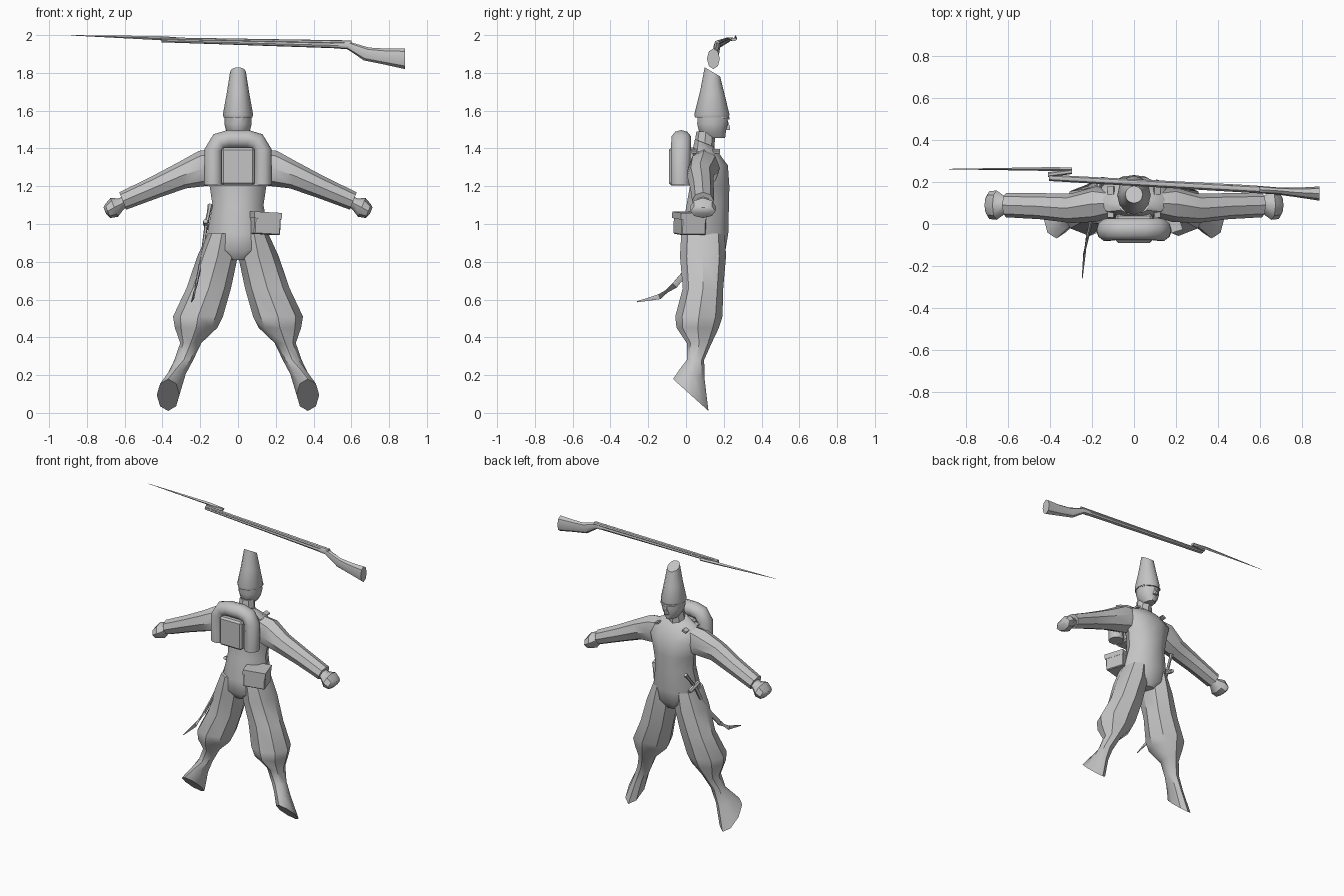
import bpy, bmesh, math
from mathutils import Vector, Matrix

grey = bpy.data.materials.new("plain_grey")
grey.diffuse_color = (0.55, 0.55, 0.55, 1)


def finish(name, bm, angle=40):
    bmesh.ops.recalc_face_normals(bm, faces=bm.faces)
    me = bpy.data.meshes.new(name)
    bm.to_mesh(me)
    bm.free()
    me.materials.append(grey)
    ob = bpy.data.objects.new(name, me)
    bpy.context.collection.objects.link(ob)
    bpy.ops.object.select_all(action='DESELECT')
    ob.select_set(True)
    bpy.context.view_layer.objects.active = ob
    bpy.ops.object.shade_smooth_by_angle(angle=math.radians(angle))
    return ob


def loft(name, rings, sides=8, angle=40):
    """Skin elliptical rings, each (centre, u axis, v axis), and cap both ends."""
    bm = bmesh.new()
    loops = []
    for c, u, v in rings:
        loops.append([bm.verts.new(Vector(c) + Vector(u) * math.cos(2 * math.pi * i / sides)
                                   + Vector(v) * math.sin(2 * math.pi * i / sides))
                      for i in range(sides)])
    for a, b in zip(loops, loops[1:]):
        for i in range(sides):
            j = (i + 1) % sides
            bm.faces.new((a[i], a[j], b[j], b[i]))
    bm.faces.new(loops[0])
    bm.faces.new(loops[-1])
    return finish(name, bm, angle)


def level(x, y, z, rx, ry, slope=0):
    """Ring around a vertical part, optionally sloping front to back."""
    return (x, y, z), (rx, 0, 0), (0, ry, ry * slope)


def cross(x, y, z, ry, rz, lean=0):
    """Ring around a part that runs sideways."""
    return (x, y, z), (0, ry, 0), (rz * lean, 0, rz)


def tube(name, path, radii, sides=8):
    """Tube along a path; each radius is (across, along y-ish)."""
    pts = [Vector(p) for p in path]
    rings = []
    for i, p in enumerate(pts):
        t = (pts[min(i + 1, len(pts) - 1)] - pts[max(i - 1, 0)]).normalized()
        ref = Vector((0, 1, 0)) if abs(t.y) < 0.8 else Vector((0, 0, 1))
        a = t.cross(ref).normalized()
        b = a.cross(t)
        rings.append((p, a * radii[i][0], b * radii[i][1]))
    return loft(name, rings, sides)


def box(name, centre, size, turn=0, tilt=0, bevel=0.0):
    bm = bmesh.new()
    m = (Matrix.Translation(centre) @ Matrix.Rotation(math.radians(turn), 4, 'Z')
         @ Matrix.Rotation(math.radians(tilt), 4, 'Y') @ Matrix.Diagonal((*size, 1)))
    bmesh.ops.create_cube(bm, size=1, matrix=m)
    if bevel:
        bmesh.ops.bevel(bm, geom=bm.edges[:], offset=bevel, segments=1, affect='EDGES')
    return finish(name, bm, 30)


# Coat
loft("torso", [level(0, .09, .81, .06, .09), level(0, .09, .86, .15, .125),
               level(0, .10, .95, .163, .13), level(0, .115, 1.1, .135, .118),
               level(0, .125, 1.2, .15, .11), level(0, .122, 1.31, .185, .105),
               level(0, .10, 1.385, .16, .07), level(0, .095, 1.43, .075, .05, -.4)], 10)

# Neck, head and nose
loft("neck", [level(0, .095, 1.39, .06, .055), level(0, .105, 1.49, .05, .05)])
loft("head", [level(0, .15, 1.455, .035, .06), level(0, .14, 1.49, .062, .075),
              level(0, .14, 1.53, .072, .085), level(0, .14, 1.59, .07, .082)], 10)
loft("nose", [level(0, .215, 1.497, .018, .019), level(0, .215, 1.51, .014, .022),
              level(0, .21, 1.55, .007, .012)], 6)

# Tall cap with a sloping crown
loft("cap", [level(0, .137, 1.565, .076, .09), level(0, .137, 1.58, .08, .093),
             level(0, .14, 1.69, .06, .066, -.15),
             level(0, .14, 1.805, .042, .041, -.6)], 12)
loft("cap_peak", [level(0, .165, 1.56, .068, .07, -.1), level(0, .165, 1.572, .07, .068, -.1)], 10)

for s, side in ((-1, "left"), (1, "right")):
    # Baggy trousers, gaiter and downward pointing foot
    loft(side + "_leg", [
        level(s * .085, .09, .95, .075, .115), level(s * .108, .09, .83, .107, .122),
        level(s * .155, .09, .66, .118, .107), level(s * .212, .068, .51, .132, .125),
        level(s * .222, .062, .45, .112, .112), level(s * .25, .07, .37, .056, .066),
        level(s * .287, .05, .28, .05, .046), level(s * .325, .035, .205, .048, .064, -.5),
        level(s * .37, .025, .095, .06, .094, -.9)])
    # Sleeve
    loft(side + "_sleeve", [
        cross(s * .08, .10, 1.325, .06, .075, s * .3), cross(s * .18, .095, 1.295, .085, .092, s * .3),
        cross(s * .30, .075, 1.255, .07, .066, s * .4), cross(s * .45, .085, 1.19, .062, .054, s * .4),
        cross(s * .61, .09, 1.122, .058, .046, s * .4)])
    # Hand
    loft(side + "_hand", [
        cross(s * .59, .09, 1.125, .035, .028, s * .4), cross(s * .62, .09, 1.105, .045, .03, s * .4),
        cross(s * .655, .09, 1.088, .07, .05, s * .4), cross(s * .69, .09, 1.068, .066, .036, s * .4),
        cross(s * .705, .09, 1.07, .04, .018, s * .4)])

# Knapsack and the rolled blanket over it
box("knapsack", (0, -.02, 1.305), (.175, .14, .2), bevel=.012)
tube("blanket_roll",
     [(-.13, -.03, 1.205), (-.128, -.028, 1.39), (-.10, -.025, 1.435), (-.05, -.025, 1.448),
      (.05, -.025, 1.448), (.10, -.025, 1.435), (.128, -.028, 1.39), (.13, -.03, 1.205)],
     [(.05, .052)] + [(.05, .055)] * 6 + [(.05, .052)], 10)
for s in (-1, 1):
    box("knapsack_strap", (s * .11, .105, 1.385), (.03, .15, .012), tilt=s * 20)

# Cartridge pouch on the right hip
box("pouch", (.137, .02, 1.002), (.145, .135, .115), turn=18, tilt=3, bevel=.005)
box("pouch_flap", (.138, .018, 1.045), (.152, .142, .035), turn=18, tilt=3)

# Curved sword on the left hip
tube("sword_scabbard",
     [(-.168, .14, 1.0), (-.185, .08, .87), (-.205, .01, .76), (-.222, -.06, .675),
      (-.236, -.14, .615), (-.247, -.26, .588)],
     [(.009, .012), (.008, .015), (.008, .016), (.007, .018), (.006, .016), (.002, .003)], 6)
tube("sword_grip", [(-.168, .14, .995), (-.155, .185, 1.06), (-.147, .215, 1.10)],
     [(.011, .011), (.01, .01), (.014, .014)], 6)
tube("sword_guard", [(-.172, .10, 1.015), (-.17, .145, 1.0), (-.165, .20, .98)],
     [(.013, .013), (.015, .018), (.013, .013)], 6)

# Musket floating overhead: stock, barrel and bayonet
loft("musket_stock", [
    cross(-.405, .22, 1.971, .015, .009), cross(.5, .17, 1.946, .018, .015),
    cross(.58, .165, 1.946, .018, .021), cross(.68, .158, 1.9, .017, .034, .4),
    cross(.78, .15, 1.886, .023, .043), cross(.885, .145, 1.875, .034, .055)], 8, 35)
loft("musket_barrel", [cross(-.405, .22, 1.98, .012, .008), cross(.6, .165, 1.959, .014, .013)])
loft("bayonet_socket", [cross(-.41, .235, 1.98, .012, .009), cross(-.295, .25, 1.977, .012, .009)], 6)
loft("bayonet_blade", [cross(-.295, .26, 1.977, .01, .009), cross(-.41, .262, 1.984, .009, .011),
                       cross(-.885, .262, 1.999, .001, .001)], 4)
